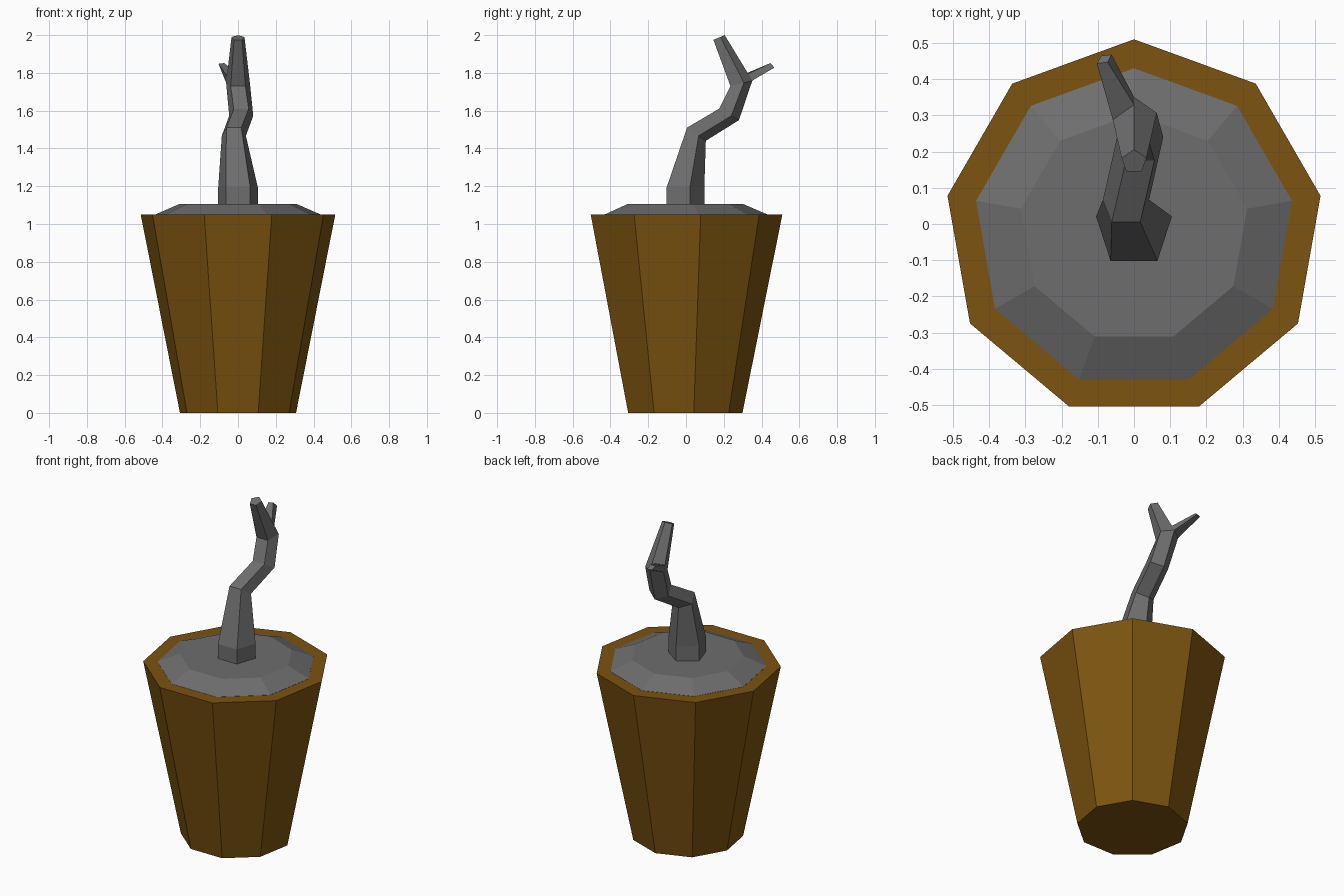
import bpy, bmesh
from math import sin, cos, pi, radians
from mathutils import Vector

cube = bpy.data.objects.get("Cube")
if cube:
    bpy.data.objects.remove(cube)

CENTRE_Y = -0.013


def material(name, colour):
    mat = bpy.data.materials.new(name)
    mat.use_nodes = True
    mat.diffuse_color = (*colour, 1)
    mat.node_tree.nodes["Principled BSDF"].inputs["Base Color"].default_value = (*colour, 1)
    return mat


def ring(sides, radius, centre, tilt=0):
    """Polygon with one corner to the back, tilted about the x axis (degrees)."""
    back = Vector((0, cos(radians(tilt)), sin(radians(tilt))))
    side = Vector((1, 0, 0))
    return [Vector(centre) + radius * (back * cos(a) - side * sin(a))
            for a in (2 * pi * i / sides for i in range(sides))]


def loft(name, rings, mat):
    """Join successive rings with flat faces and cap both ends."""
    bm = bmesh.new()
    loops = [[bm.verts.new(p) for p in r] for r in rings]
    for low, high in zip(loops, loops[1:]):
        for i in range(len(low)):
            j = (i + 1) % len(low)
            bm.faces.new((low[i], low[j], high[j], high[i]))
    bm.faces.new(loops[0][::-1])
    bm.faces.new(loops[-1])
    bmesh.ops.recalc_face_normals(bm, faces=bm.faces)
    mesh = bpy.data.meshes.new(name)
    bm.to_mesh(mesh)
    bm.free()
    mesh.materials.append(mat)
    obj = bpy.data.objects.new(name, mesh)
    bpy.context.collection.objects.link(obj)
    return obj


brown = material("pot brown", (0.2, 0.088, 0.005))
grey = material("ash grey", (0.155, 0.155, 0.155))

# Tapered nine-sided pot
loft("pot", [ring(9, r, (0, CENTRE_Y, z)) for r, z in ((0.312, 0), (0.523, 1.05))], brown)

# Bevelled mound of soil inside the rim
loft("soil", [ring(9, r, (0, CENTRE_Y, z))
              for r, z in ((0.443, 1.045), (0.443, 1.051), (0.317, 1.105))], grey)

# Crooked five-sided trunk: radius, centre, tilt
trunk = [
    (0.11, (0, CENTRE_Y, 1.095), 0),
    (0.11, (0, CENTRE_Y, 1.195), 0),
    (0.067, (-0.022, 0.05, 1.479), -35),
    (0.067, (0.017, 0.222, 1.583), -30),
    (0.066, (0, 0.287, 1.743), 14),
    (0.036, (0, 0.172, 1.986), 22),
]
trunk_rings = [ring(5, *section) for section in trunk]
loft("trunk", trunk_rings, grey)

# Side twig growing from the back right face of the upper trunk
back, side = trunk_rings[4][0], trunk_rings[4][1]
upper_back = back.lerp(trunk_rings[5][0], 0.15)
upper_side = side.lerp(trunk_rings[5][1], 0.15)
tip = [Vector(p) for p in ((-0.062, 0.468, 1.828), (-0.09, 0.465, 1.828),
                           (-0.103, 0.443, 1.848), (-0.073, 0.447, 1.852))]
loft("twig", [[back, side, upper_side, upper_back], tip], grey)
